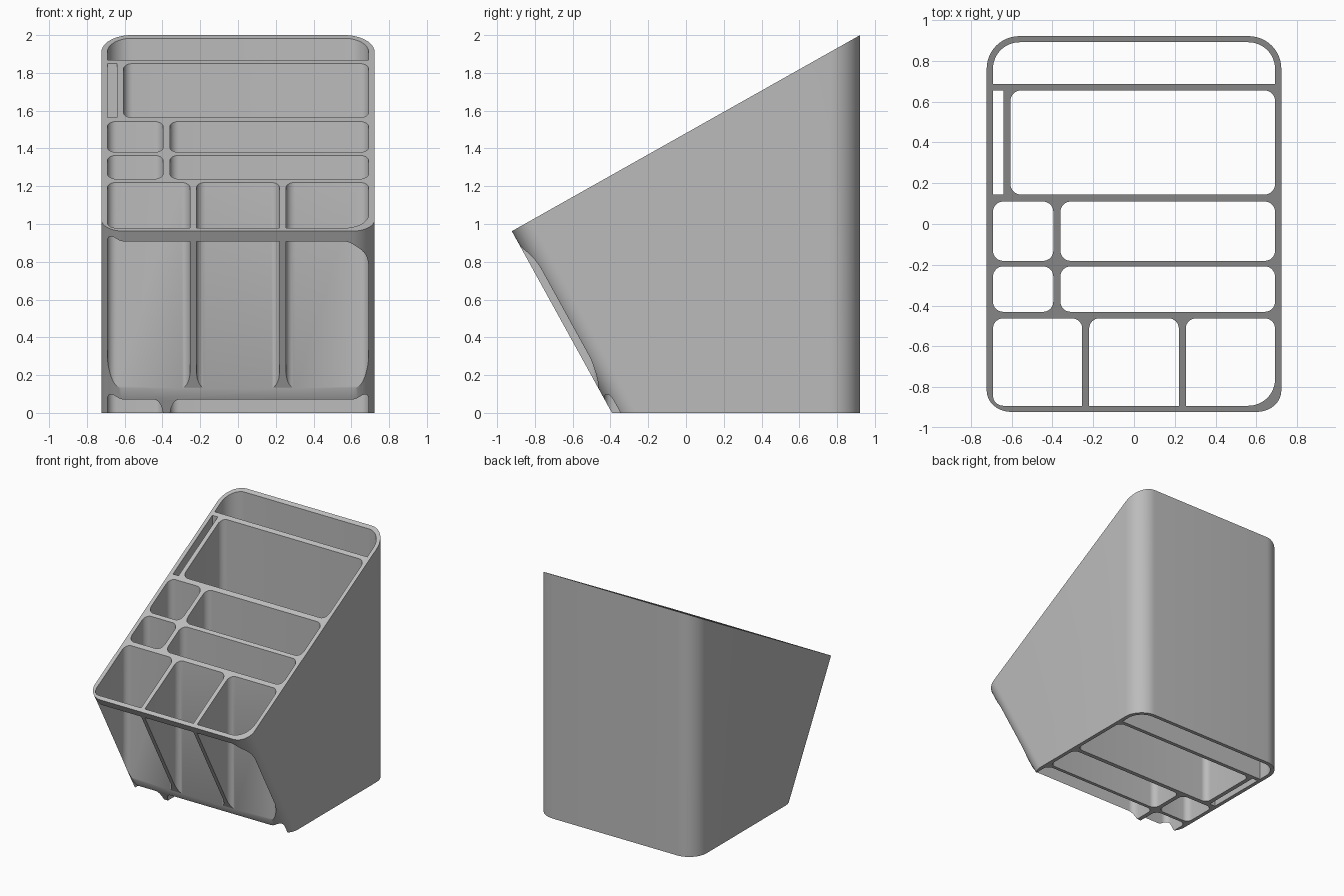
import bpy, bmesh, math

if "Cube" in bpy.data.objects:
    bpy.data.objects.remove(bpy.data.objects["Cube"])

HX, HY = 0.723, 0.922            # half width, half depth
Z_FRONT, Z_BACK = 0.962, 2.0     # rim heights at the front and back
Y_FOOT = -0.392                  # where the raked front meets the table
R_FRONT, R_BACK = 0.12, 0.16     # outer corner radii
SEG = 12

grey = bpy.data.materials.new("grey plastic")
grey.diffuse_color = (0.5, 0.5, 0.5, 1)
grey.use_nodes = True
grey.node_tree.nodes["Principled BSDF"].inputs["Base Color"].default_value = grey.diffuse_color


def make_object(name, bm):
    bmesh.ops.recalc_face_normals(bm, faces=bm.faces)
    mesh = bpy.data.meshes.new(name)
    bm.to_mesh(mesh)
    bm.free()
    ob = bpy.data.objects.new(name, mesh)
    ob.data.materials.append(grey)
    bpy.context.collection.objects.link(ob)
    return ob


def loft(bm, low, high):
    """Close two matching rings into a solid."""
    a = [bm.verts.new(p) for p in low]
    b = [bm.verts.new(p) for p in high]
    n = len(a)
    for i in range(n):
        j = (i + 1) % n
        bm.faces.new((a[i], a[j], b[j], b[i]))
    bm.faces.new(a[::-1])
    bm.faces.new(b)


def arc(cx, cy, r, start):
    steps = SEG if r > 0.1 else 8
    return [(cx + r * math.cos(start + math.pi / 2 * k / steps),
             cy + r * math.sin(start + math.pi / 2 * k / steps)) for k in range(steps + 1)]


# Outer body: upright rounded back, raked rounded front, sloping top
tilt = math.atan2(Z_BACK - Z_FRONT, 2 * HY)
low, high = [], []
for x, y in arc(HX - R_BACK, HY - R_BACK, R_BACK, 0) + arc(-HX + R_BACK, HY - R_BACK, R_BACK, math.pi / 2):
    low.append((x, y, 0))
    high.append((x, y, Z_FRONT + (y + HY) * math.tan(tilt)))
for x, e in arc(-HX + R_FRONT, R_FRONT, R_FRONT, math.pi) + arc(HX - R_FRONT, R_FRONT, R_FRONT, 1.5 * math.pi):
    low.append((x, Y_FOOT + e / math.cos(tilt), 0))
    high.append((x, -HY + e * math.cos(tilt), Z_FRONT + e * math.sin(tilt)))
bm = bmesh.new()
loft(bm, low, high)
body = make_object("organizer_body", bm)

# Pockets: x0, x1, y0, y1, radii (back right, back left, front left, front right)
R = 0.05
ALL = (R, R, R, R)
pockets = [
    (-0.692, 0.692, 0.686, 0.892, (0.13, 0.13, 0, 0)),      # back tray
    (-0.692, -0.641, 0.145, 0.655, (0, 0, 0, 0)),           # narrow slot
    (-0.606, 0.692, 0.145, 0.655, ALL),                     # large bay
    (-0.692, -0.396, -0.181, 0.110, ALL),
    (-0.361, 0.692, -0.181, 0.110, ALL),
    (-0.692, -0.396, -0.431, -0.208, ALL),
    (-0.361, 0.692, -0.431, -0.208, ALL),
    (-0.692, -0.254, -0.892, -0.463, (R, R, R, 0)),         # front row
    (-0.220, 0.220, -0.892, -0.463, (R, R, 0, 0)),
    (0.254, 0.692, -0.892, -0.463, (R, R, 0, 0.13)),
]
bm = bmesh.new()
for x0, x1, y0, y1, radii in pockets:
    ring = []
    for k, r in enumerate(radii):
        cx = x1 - r if k in (0, 3) else x0 + r
        cy = y1 - r if k < 2 else y0 + r
        ring += arc(cx, cy, r, k * math.pi / 2) if r else [(cx, cy)]
    loft(bm, [(x, y, -0.2) for x, y in ring], [(x, y, 2.3) for x, y in ring])
cutter = make_object("pocket_cutter", bm)
cutter.hide_render = True

# Cut the pockets right through the body
mod = body.modifiers.new("pockets", 'BOOLEAN')
mod.operation = 'DIFFERENCE'
mod.solver = 'EXACT'
mod.object = cutter
bpy.context.view_layer.objects.active = body
body.select_set(True)
cutter.select_set(False)
bpy.ops.object.modifier_apply(modifier=mod.name)
bpy.data.objects.remove(cutter)
bpy.ops.object.shade_smooth_by_angle(angle=math.radians(30))
